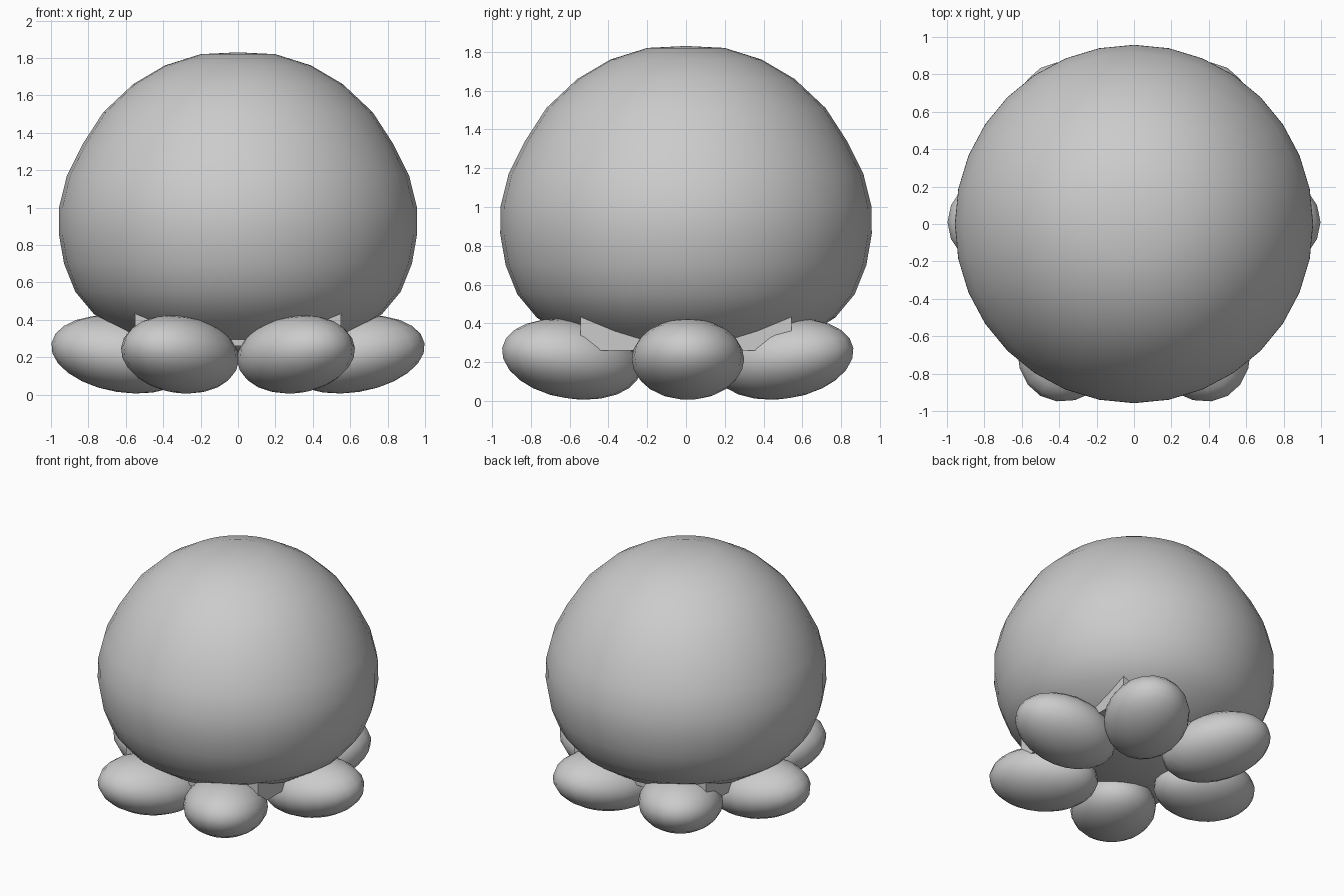
import bpy, bmesh, math
from mathutils import Matrix

if "Cube" in bpy.data.objects:
    bpy.data.objects.remove(bpy.data.objects["Cube"])


def finish(name, bm, smooth=True):
    bmesh.ops.recalc_face_normals(bm, faces=bm.faces)
    for f in bm.faces:
        f.smooth = smooth
    me = bpy.data.meshes.new(name)
    bm.to_mesh(me)
    bm.free()
    ob = bpy.data.objects.new(name, me)
    bpy.context.collection.objects.link(ob)
    return ob


# Round body: flattened underside, revolved in 32 steps
profile = [(0, 1.83), (.2, 1.82), (.39, 1.76), (.56, 1.66), (.72, 1.51),
           (.83, 1.34), (.915, 1.17), (.957, 1.0), (.958, .86), (.93, .7),
           (.87, .55), (.77, .43), (.585, .31), (.39, .23), (.2, .185), (0, .17)]
bm = bmesh.new()
verts = [bm.verts.new((r, 0, z)) for r, z in profile]
edges = [bm.edges.new(p) for p in zip(verts, verts[1:])]
bmesh.ops.spin(bm, geom=verts + edges, cent=(0, 0, 0), axis=(0, 0, 1),
               angle=2 * math.pi, steps=32)
bmesh.ops.remove_doubles(bm, verts=bm.verts, dist=0.001)
finish("body", bm)

# Square block joining the underside to the feet
bm = bmesh.new()
bmesh.ops.create_cube(bm, size=1, matrix=Matrix.Translation((0, 0, .39))
                      @ Matrix.Diagonal((1.1, 1.09, .26, 1)))
finish("base_block", bm, smooth=False)


# Six egg-like feet pointing outward, outer ends tipped up
def foot(name, x, y, azimuth):
    bm = bmesh.new()
    m = (Matrix.Translation((x, y, .215))
         @ Matrix.Rotation(math.radians(azimuth), 4, 'Z')
         @ Matrix.Rotation(math.radians(-9), 4, 'Y')
         @ Matrix.Diagonal((.385, .29, .203, 1)))
    bmesh.ops.create_uvsphere(bm, u_segments=20, v_segments=12, radius=1, matrix=m)
    finish(name, bm)


for side, s in (("right", 1), ("left", -1)):
    for part, x, y, az in (("front", .31, -.59, -60), ("middle", .617, .01, 0),
                           ("back", .31, .505, 60)):
        foot(f"{part}_{side}_foot", s * x, y, az if s > 0 else 180 - az)
